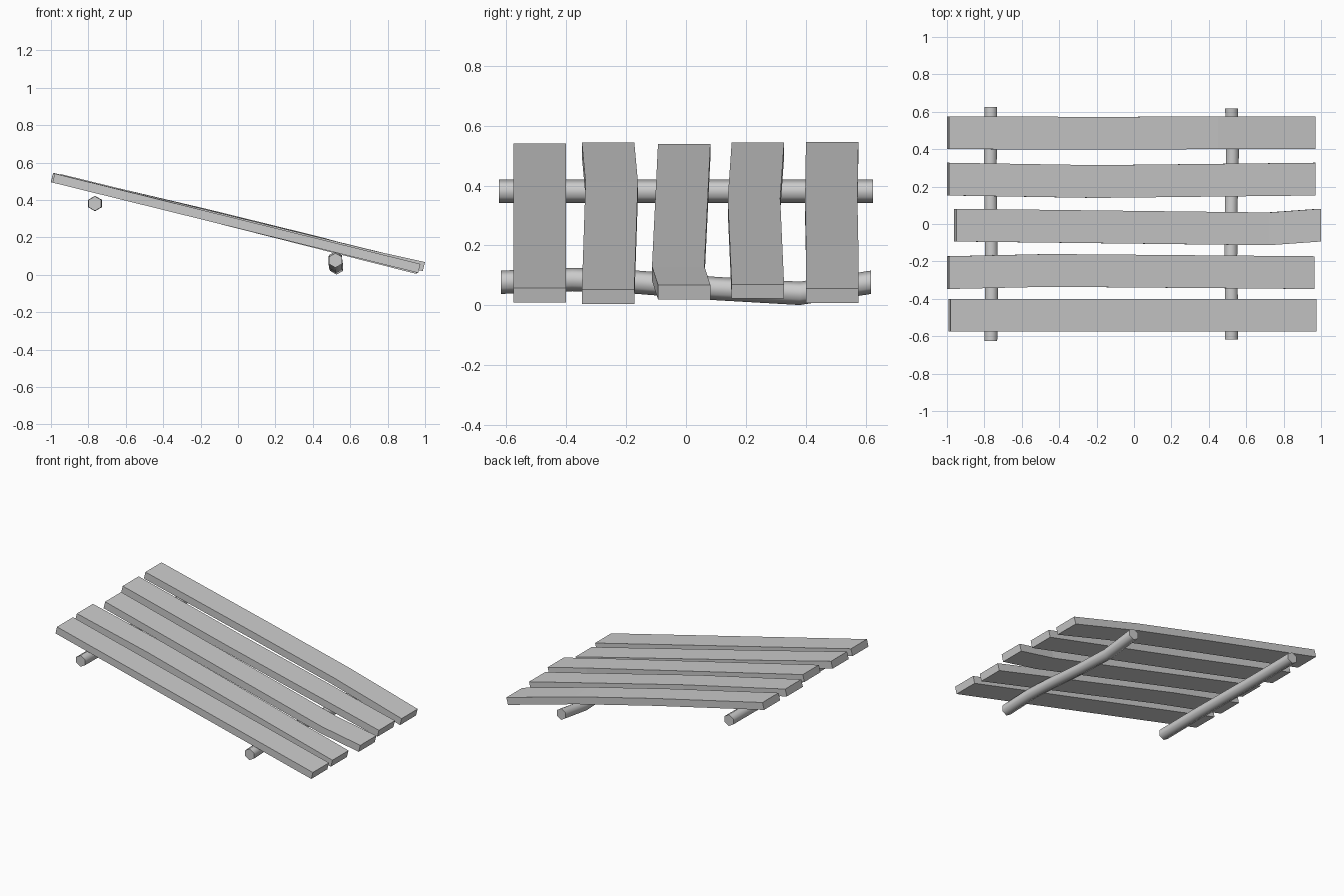
import bpy
import bmesh
from math import cos, sin, pi, radians
from mathutils import Vector

cube = bpy.data.objects.get("Cube")
if cube:
    bpy.data.objects.remove(cube, do_unlink=True)

grey = bpy.data.materials.new("plain_grey")
grey.use_nodes = True
colour = (0.6, 0.6, 0.6, 1)
grey.diffuse_color = colour
grey.node_tree.nodes["Principled BSDF"].inputs["Base Color"].default_value = colour


def loft(name, rings, smooth=False):
    """Skin a row of matching cross-sections and cap both ends."""
    bm = bmesh.new()
    loops = [[bm.verts.new(p) for p in ring] for ring in rings]
    n = len(loops[0])
    for a, b in zip(loops, loops[1:]):
        for i in range(n):
            j = (i + 1) % n
            bm.faces.new((a[i], a[j], b[j], b[i]))
    bm.faces.new(loops[0])
    bm.faces.new(loops[-1])
    bmesh.ops.recalc_face_normals(bm, faces=bm.faces)
    mesh = bpy.data.meshes.new(name)
    bm.to_mesh(mesh)
    bm.free()
    mesh.materials.append(grey)
    obj = bpy.data.objects.new(name, mesh)
    bpy.context.collection.objects.link(obj)
    if smooth:
        bpy.ops.object.select_all(action='DESELECT')
        obj.select_set(True)
        bpy.context.view_layer.objects.active = obj
        bpy.ops.object.shade_smooth_by_angle(angle=radians(65))
    return obj


HALF_WIDTH = 0.0875
DOWN = Vector((-0.012, 0, -0.048))   # plank thickness, square to the slope


def plank(name, y, path):
    """Path holds (x, sideways bend, top height) along the plank."""
    rings = []
    for x, bend, z in path:
        left = Vector((x, y + bend - HALF_WIDTH, z))
        right = Vector((x, y + bend + HALF_WIDTH, z))
        rings.append((left, right, right + DOWN, left + DOWN))
    loft(name, rings)


# Five sloping planks, some slightly warped
plank("plank_front", -0.488, [(-0.98, 0, 0.541), (0.975, 0, 0.058)])
plank("plank_front_middle", -0.26,
      [(-0.988, 0, 0.544), (-0.45, 0.012, 0.412), (0.965, 0, 0.053)])
plank("plank_centre", -0.006,
      [(-0.95, 0, 0.539), (0.72, -0.02, 0.13), (1.0, 0, 0.068)])
plank("plank_back_middle", 0.24,
      [(-0.988, 0, 0.543), (-0.2, -0.013, 0.357), (0.97, 0, 0.07)])
plank("plank_back", 0.488,
      [(-0.988, 0, 0.545), (-0.15, -0.003, 0.348), (0.45, 0, 0.2),
       (0.97, 0, 0.056)])


def beam(name, path, radius=0.039):
    """Six-sided log following (x, y, z) centres."""
    rings = [[(x + radius * sin(k * pi / 3), y, z + radius * cos(k * pi / 3))
              for k in range(6)] for x, y, z in path]
    loft(name, rings, smooth=True)


# Two cross logs beneath the planks
beam("upper_beam", [(-0.765, -0.625, 0.381), (-0.761, -0.3, 0.381),
                    (-0.768, 0.3, 0.381), (-0.765, 0.625, 0.381)])
beam("lower_beam", [(0.521, -0.618, 0.077), (0.521, -0.38, 0.086),
                    (0.518, -0.2, 0.08), (0.52, 0.1, 0.056),
                    (0.527, 0.38, 0.04), (0.521, 0.618, 0.077)])
